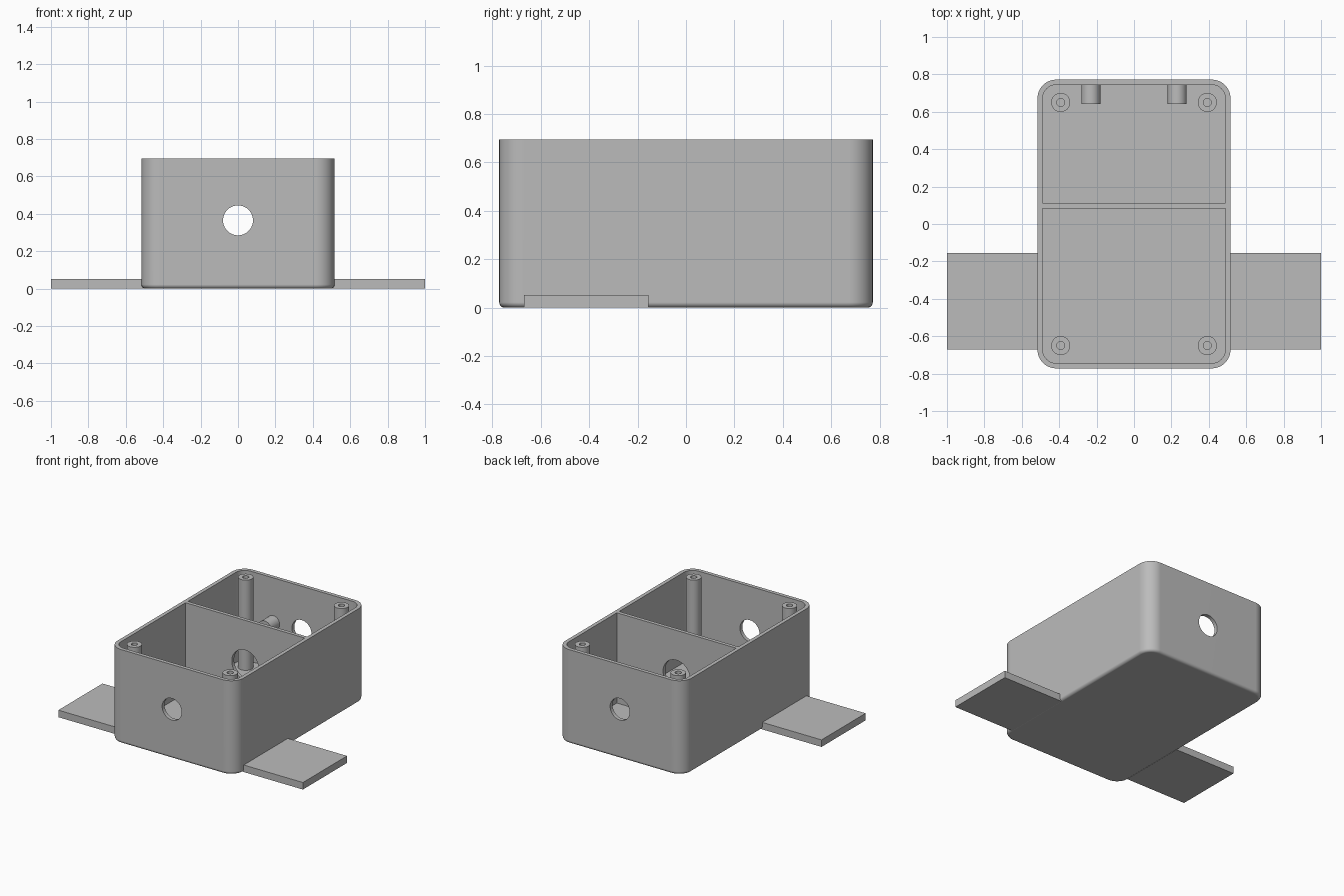
import bpy, bmesh
from math import sin, cos, pi, radians
from mathutils import Matrix

# Main dimensions
HX, HY, H = 0.516, 0.772, 0.695      # outer half width, half depth, height
WALL = 0.028
CORNER, FILLET = 0.1, 0.022
HOLE_Z = 0.365

cube = bpy.data.objects.get("Cube")
if cube:
    bpy.data.objects.remove(cube, do_unlink=True)

grey = bpy.data.materials.new("plain_grey")
grey.use_nodes = True
grey.diffuse_color = (0.5, 0.5, 0.5, 1)
grey.node_tree.nodes["Principled BSDF"].inputs["Base Color"].default_value = (0.5, 0.5, 0.5, 1)


def rounded_rect(inset, z, steps=10):
    """Ring of points following the box outline, moved inward by inset."""
    r = CORNER - inset
    cx, cy = HX - CORNER, HY - CORNER
    ring = []
    for q, (sx, sy) in enumerate([(1, 1), (-1, 1), (-1, -1), (1, -1)]):
        for i in range(steps + 1):
            a = (q + i / steps) * pi / 2
            ring.append((sx * cx + r * cos(a), sy * cy + r * sin(a), z))
    return ring


def circle(r, z, n=40):
    return [(r * cos(2 * pi * i / n), r * sin(2 * pi * i / n), z) for i in range(n)]


def add_object(name, bm):
    bmesh.ops.recalc_face_normals(bm, faces=bm.faces)
    mesh = bpy.data.meshes.new(name)
    bm.to_mesh(mesh)
    bm.free()
    mesh.materials.append(grey)
    ob = bpy.data.objects.new(name, mesh)
    bpy.context.collection.objects.link(ob)
    return ob


def loft(name, rings, matrix=Matrix()):
    """Skin consecutive rings and cap both ends."""
    bm = bmesh.new()
    loops = [[bm.verts.new(p) for p in ring] for ring in rings]
    n = len(loops[0])
    for a, b in zip(loops, loops[1:]):
        for i in range(n):
            j = (i + 1) % n
            bm.faces.new((a[i], a[j], b[j], b[i]))
    bm.faces.new(loops[0])
    bm.faces.new(loops[-1])
    bm.transform(matrix)
    return add_object(name, bm)


def box(name, lo, hi):
    bm = bmesh.new()
    bmesh.ops.create_cube(bm, size=1)
    for v in bm.verts:
        v.co = [l + (c + 0.5) * (h - l) for c, l, h in zip(v.co, lo, hi)]
    return add_object(name, bm)


def along_y(x, y, z):
    return Matrix.Translation((x, y, z)) @ Matrix.Rotation(-pi / 2, 4, 'X')


def drill(ob, radius):
    """Cut a round hole through the part along y."""
    cutter = loft("hole_cutter", [circle(radius, -1, 64), circle(radius, 1, 64)],
                  along_y(0, 0, HOLE_Z))
    cutter.hide_render = True
    mod = ob.modifiers.new("hole", 'BOOLEAN')
    mod.operation, mod.solver, mod.object = 'DIFFERENCE', 'EXACT', cutter
    graph = bpy.context.evaluated_depsgraph_get()
    mesh = bpy.data.meshes.new_from_object(ob.evaluated_get(graph))
    ob.modifiers.clear()
    ob.data = mesh
    bpy.data.objects.remove(cutter, do_unlink=True)


parts = []

# Open box shell: filleted bottom, outer wall, rim, inner wall, floor
rings = []
for i in range(7):
    a = i / 6 * pi / 2
    rings.append(rounded_rect(FILLET * (1 - sin(a)), FILLET * (1 - cos(a))))
rings += [rounded_rect(0, H), rounded_rect(WALL, H), rounded_rect(WALL, WALL)]
shell = loft("box_shell", rings)
drill(shell, 0.08)
parts.append(shell)

# Dividing wall with a larger opening
divider = box("divider_wall", (WALL - HX, 0.084, WALL), (HX - WALL, 0.111, H))
drill(divider, 0.11)
parts.append(divider)

for side, sx in (("left", 1), ("right", -1)):
    # Mounting tab on each side
    xs = sorted((sx * (HX - WALL / 2), sx * 1.0))
    parts.append(box(side + "_mounting_tab", (xs[0], -0.67, 0), (xs[1], -0.155, 0.052)))
    # Screw posts with blind holes
    for end, sy in (("front", -1), ("back", 1)):
        parts.append(loft(
            f"{end}_{side}_screw_post",
            [circle(0.051, WALL), circle(0.051, H), circle(0.021, H), circle(0.021, H - 0.2)],
            Matrix.Translation((sx * 0.392, sy * 0.65, 0))))
    # Pegs on the inside of the back wall
    parts.append(loft(side + "_back_peg", [circle(0.051, 0), circle(0.051, 0.106)],
                      along_y(sx * 0.231, 0.642, HOLE_Z)))

# Smooth round surfaces, crisp edges
bpy.ops.object.select_all(action='DESELECT')
for ob in parts:
    ob.select_set(True)
bpy.context.view_layer.objects.active = shell
bpy.ops.object.shade_smooth_by_angle(angle=radians(30))
for ob in parts:
    ob.modifiers.new("even_normals", 'WEIGHTED_NORMAL').keep_sharp = True
